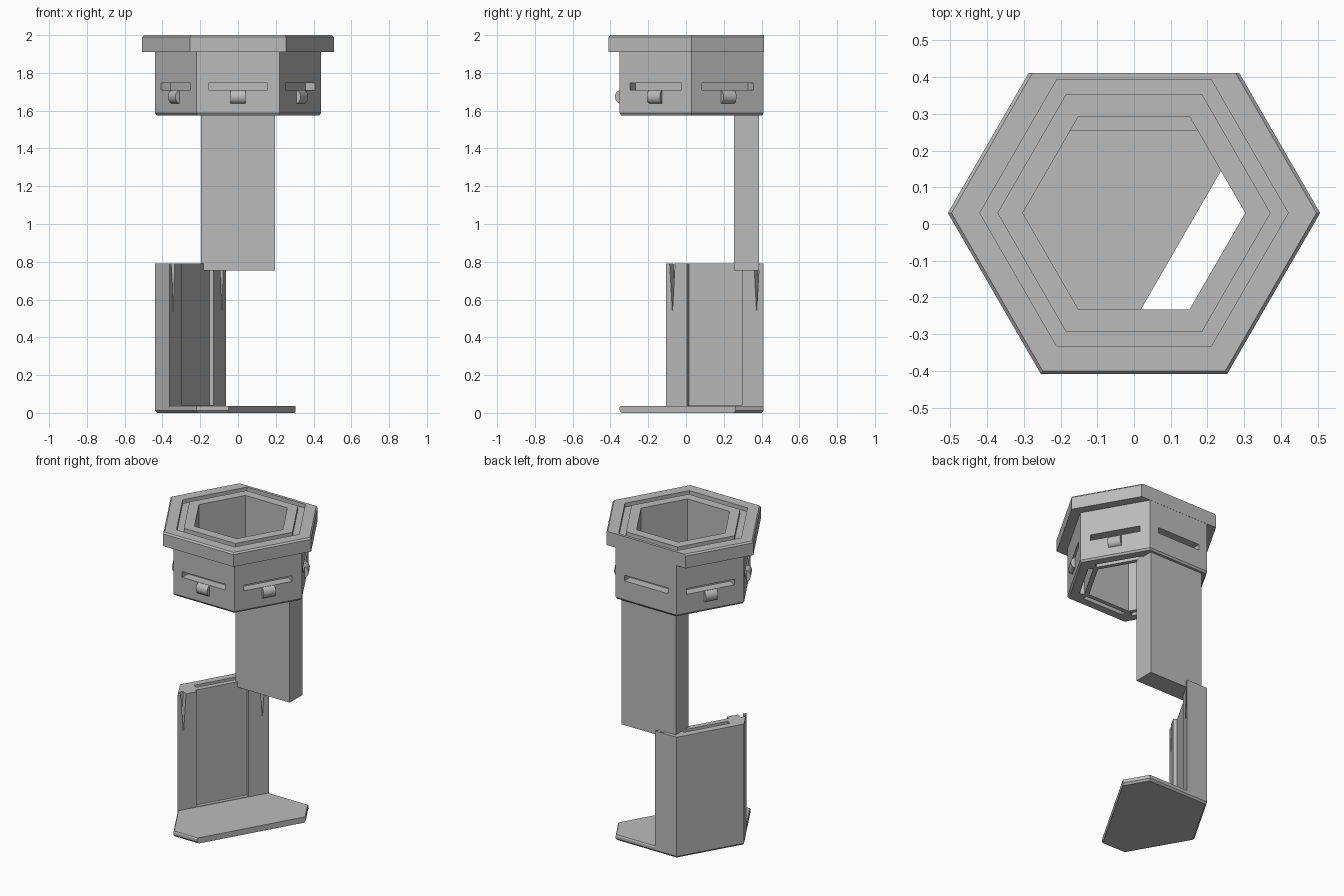
import bpy, bmesh, math
from mathutils import Matrix, Vector

cube = bpy.data.objects.get("Cube")
if cube:
    bpy.data.objects.remove(cube, do_unlink=True)

grey = bpy.data.materials.new("plain_grey")
grey.use_nodes = True
COLOUR = (0.5, 0.5, 0.5, 1)
grey.diffuse_color = COLOUR
grey.node_tree.nodes["Principled BSDF"].inputs["Base Color"].default_value = COLOUR

CENTRE = Vector((0, 0.03, 0))   # axis of the hexagon
BACK = 0.412                    # flat plane that trims the back
OUTER = 0.44                    # corner radius of the hexagonal case


def finish(name, bm):
    bmesh.ops.recalc_face_normals(bm, faces=bm.faces)
    mesh = bpy.data.meshes.new(name)
    bm.to_mesh(mesh)
    bm.free()
    mesh.materials.append(grey)
    obj = bpy.data.objects.new(name, mesh)
    bpy.context.collection.objects.link(obj)
    return obj


def hex_ring(bm, radius, z):
    return [bm.verts.new(CENTRE + Vector((radius * math.cos(math.radians(60 * k)),
                                          radius * math.sin(math.radians(60 * k)), z)))
            for k in range(6)]


def hex_loft(profile, closed):
    """Six-sided sweep of a (radius, z) profile."""
    bm = bmesh.new()
    rings = [hex_ring(bm, r, z) for r, z in profile]
    pairs = list(zip(rings, rings[1:]))
    if closed:
        pairs.append((rings[-1], rings[0]))
    else:
        bm.faces.new(rings[0])
        bm.faces.new(rings[-1])
    for a, b in pairs:
        for k in range(6):
            j = (k + 1) % 6
            bm.faces.new((a[k], a[j], b[j], b[k]))
    bmesh.ops.recalc_face_normals(bm, faces=bm.faces)
    return bm


def trim(bm, point, normal):
    """Cut away everything on the normal side and cap the opening."""
    cut = bmesh.ops.bisect_plane(bm, geom=bm.verts[:] + bm.edges[:] + bm.faces[:],
                                 plane_co=point, plane_no=normal, clear_outer=True)
    edges = [e for e in cut["geom_cut"] if isinstance(e, bmesh.types.BMEdge)]
    bmesh.ops.edgeloop_fill(bm, edges=edges)


def side_matrix(k):
    """Local x runs along side k of the hexagon, local y points outward."""
    return Matrix.Translation(CENTRE) @ Matrix.Rotation(math.radians(60 * k - 60), 4, 'Z')


def extrude(name, points, step, matrix=Matrix()):
    bm = bmesh.new()
    face = bm.faces.new([bm.verts.new(p) for p in points])
    new = bmesh.ops.extrude_face_region(bm, geom=[face])["geom"]
    bmesh.ops.translate(bm, vec=step, verts=[v for v in new if isinstance(v, bmesh.types.BMVert)])
    bm.transform(matrix)
    return finish(name, bm)


def block(name, x0, x1, y0, y1, z0, z1, matrix=Matrix()):
    pts = [(x0, y0, z0), (x1, y0, z0), (x1, y1, z0), (x0, y1, z0)]
    return extrude(name, pts, (0, 0, z1 - z0), matrix)


def carve(obj, cutters):
    bpy.context.view_layer.objects.active = obj
    for cutter in cutters:
        mod = obj.modifiers.new("cut", 'BOOLEAN')
        mod.operation = 'DIFFERENCE'
        mod.solver = 'EXACT'
        mod.object = cutter
        bpy.ops.object.modifier_apply(modifier=mod.name)
        bpy.data.objects.remove(cutter, do_unlink=True)


# Hexagonal head: tube, flange and grooved rim in one profile
bm = hex_loft([(0.303, 1.575), (0.43, 1.575), (OUTER, 1.587), (OUTER, 1.91),
               (0.507, 1.91), (0.507, 1.99), (0.497, 2.0), (0.42, 2.0),
               (0.42, 1.975), (0.372, 1.975), (0.372, 2.0), (0.303, 2.0)], True)
trim(bm, (0, BACK, 0), (0, 1, 0))
head = finish("hexagonal_head", bm)

# Side slots and pockets in the underside
cutters = []
for k in range(6):
    m = side_matrix(k)
    cutters.append(block("slot_cutter", -0.157, 0.157, 0.323, 0.45, 1.71, 1.747, m))
    cutters.append(block("pocket_cutter", -0.15, 0.15, 0.29, 0.32, 1.5, 1.68, m))
carve(head, cutters)

# Rounded clips below the slots, on every side but the back
for k in (0, 2, 3, 4, 5):
    arc = [math.pi * i / 10 for i in range(11)]
    pts = [(-0.04, 0.372 + 0.034 * math.sin(a), 1.673 + 0.037 * math.cos(a)) for a in arc]
    clip = extrude("clip_%d" % k, pts, (0.08, 0, 0), side_matrix(k))
    bpy.ops.object.select_all(action='DESELECT')
    clip.select_set(True)
    bpy.context.view_layer.objects.active = clip
    bpy.ops.object.shade_smooth_by_angle(angle=math.radians(30))

# Flat stem hanging from the back of the head
block("stem", -0.197, 0.195, 0.255, 0.387, 0.755, 1.62)

# Lower wall: slice of the same hexagon along its back side
WALL = side_matrix(2)
INWARD = -(WALL.to_3x3() @ Vector((0, 1, 0)))
INNER = 0.246
bm = hex_loft([(OUTER, 0.03), (OUTER, 0.79)], False)
trim(bm, CENTRE - INWARD * INNER, INWARD)
trim(bm, (0, BACK, 0), (0, 1, 0))
wall = finish("lower_wall", bm)

# Shallow channel, top pocket and two tapered notches
cutters = [block("channel_cutter", -0.172, 0.165, 0.2, INNER + 0.024, 0.04, 0.9, WALL),
           block("pocket_cutter", -0.15, 0.15, 0.305, 0.335, 0.6, 0.9, WALL)]
for t in (-0.26, 0.255):
    tri = [(t - 0.017, 0.2, 0.8), (t + 0.017, 0.2, 0.8), (t, 0.2, 0.53)]
    cutters.append(extrude("notch_cutter", tri, (0, 0.085, 0), WALL))
carve(wall, cutters)

# Base plate with a chamfered lower edge and one side cut back
bm = hex_loft([(0.428, 0.0), (OUTER, 0.012), (OUTER, 0.03), (0.435, 0.037)], False)
cut_normal = Vector((math.cos(math.radians(-30)), math.sin(math.radians(-30)), 0))
trim(bm, (-0.05, -0.352, 0), cut_normal)
trim(bm, (0, BACK, 0), (0, 1, 0))
finish("base_plate", bm)
